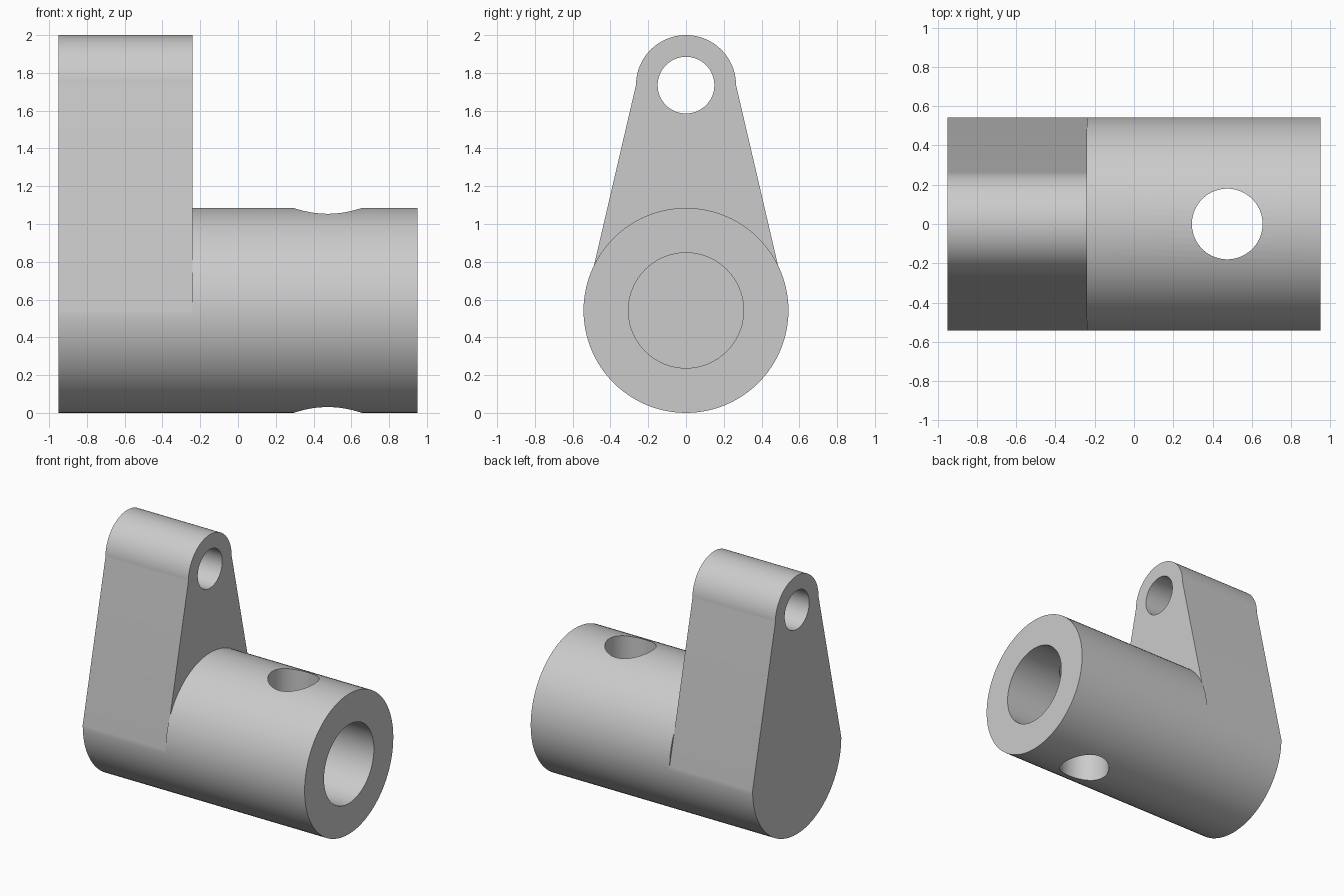
import bpy, bmesh, math
from mathutils import Vector

cube = bpy.data.objects.get("Cube")
if cube:
    bpy.data.objects.remove(cube, do_unlink=True)

R = 0.5425            # barrel radius, also height of its axis
TOP_R = 0.265         # rounded top of the arm
TOP_Z = 2 - TOP_R
LEFT, STEP, RIGHT = -0.95, -0.24, 0.95
SEGS = 96

grey = bpy.data.materials.new("light grey")
grey.use_nodes = True
colour = (0.6, 0.6, 0.6, 1)
grey.diffuse_color = colour
grey.node_tree.nodes["Principled BSDF"].inputs["Base Color"].default_value = colour


def arc(radius, z, start, steps):
    """Points of an arc in the YZ plane."""
    angles = [start + 2 * math.pi * i / SEGS for i in range(steps)]
    return [(radius * math.cos(a), z + radius * math.sin(a)) for a in angles]


def prism(name, points, start, end, vertical=False):
    """Extrude a closed profile along x, or along z for a vertical one."""
    bm = bmesh.new()
    verts = [bm.verts.new((p, q, start) if vertical else (start, p, q)) for p, q in points]
    face = bm.faces.new(verts)
    moved = bmesh.ops.extrude_face_region(bm, geom=[face])["geom"]
    shift = Vector((0, 0, end - start)) if vertical else Vector((end - start, 0, 0))
    bmesh.ops.translate(bm, vec=shift, verts=[g for g in moved if isinstance(g, bmesh.types.BMVert)])
    bmesh.ops.recalc_face_normals(bm, faces=bm.faces)
    mesh = bpy.data.meshes.new(name)
    bm.to_mesh(mesh)
    bm.free()
    mesh.materials.append(grey)
    obj = bpy.data.objects.new(name, mesh)
    bpy.context.collection.objects.link(obj)
    return obj


def combine(target, tool, operation):
    """Apply a boolean and discard the tool."""
    mod = target.modifiers.new(operation.lower(), "BOOLEAN")
    mod.operation, mod.solver, mod.object = operation, "EXACT", tool
    bpy.context.view_layer.objects.active = target
    bpy.ops.object.modifier_apply(modifier=mod.name)
    bpy.data.objects.remove(tool, do_unlink=True)


# Arm: lower half round, straight tapering sides, rounded top
half = SEGS // 2 + 1
arm_profile = arc(R, R, math.pi, half) + arc(TOP_R, TOP_Z, 0, half)
bracket = prism("lever_bracket", arm_profile, LEFT, STEP)

# Barrel beside the arm
barrel = prism("barrel", arc(R, R, 0, SEGS), STEP, RIGHT)
combine(bracket, barrel, "UNION")

# Blind bore, pin hole through the arm, cross hole through the barrel
bore = prism("bore_cutter", arc(0.305, R, 0, SEGS), STEP, RIGHT + 0.1)
pin = prism("pin_cutter", arc(0.15, TOP_Z, 0, SEGS), LEFT - 0.1, STEP + 0.1)
cross_points = [(x + 0.475, y) for x, y in arc(0.18, 0, 0, SEGS)]
cross = prism("cross_cutter", cross_points, -0.1, 2 * R + 0.1, vertical=True)
for cutter in (bore, pin, cross):
    combine(bracket, cutter, "DIFFERENCE")

# Smooth curved walls, sharp rims
bpy.ops.object.select_all(action="DESELECT")
bracket.select_set(True)
bpy.context.view_layer.objects.active = bracket
bpy.ops.object.shade_smooth_by_angle(angle=math.radians(30))
